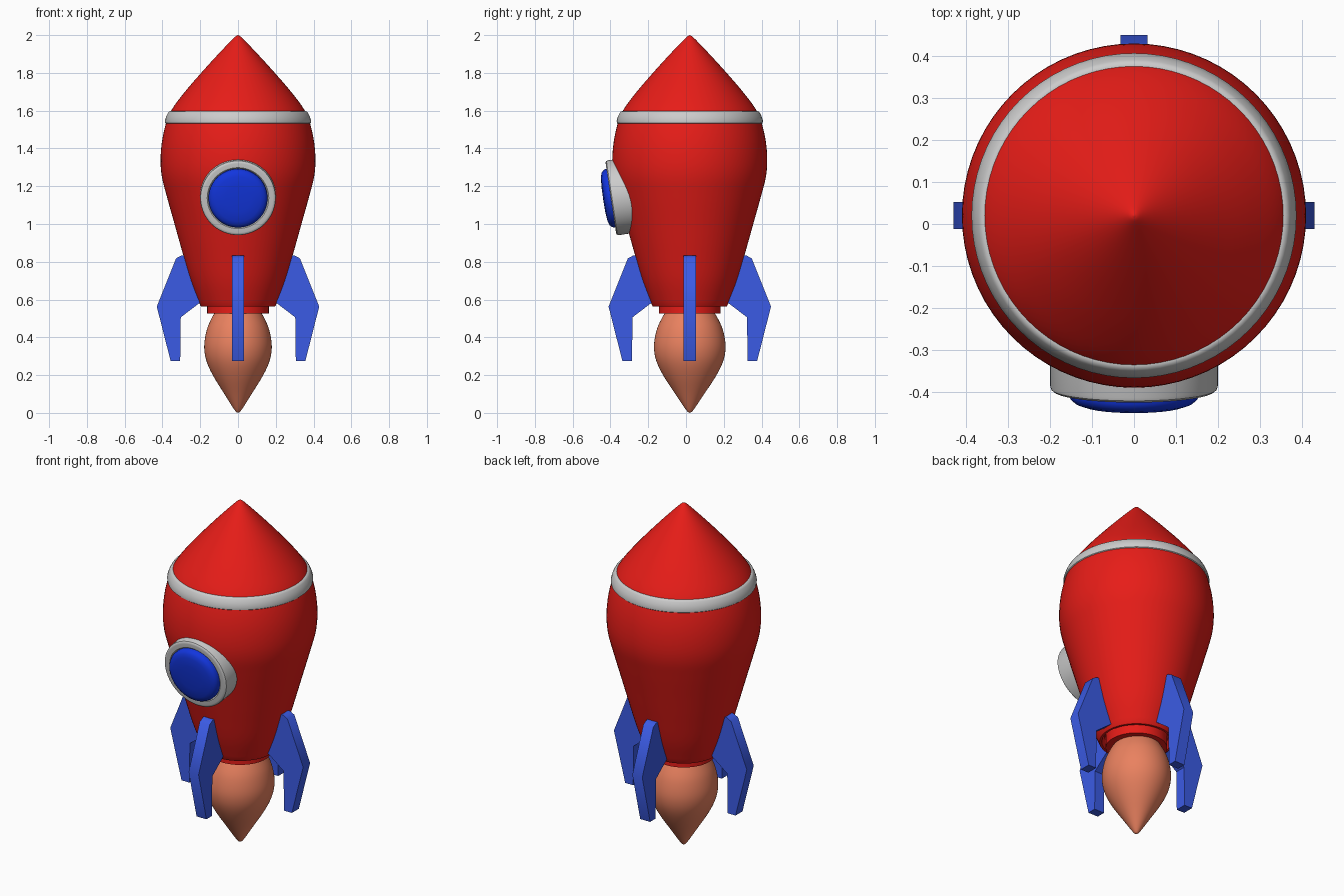
import bpy, bmesh, math
from mathutils import Vector, Matrix

if "Cube" in bpy.data.objects:
    bpy.data.objects.remove(bpy.data.objects["Cube"])

CY = 0.02  # rocket axis sits slightly behind the origin


def material(name, rgb):
    m = bpy.data.materials.new(name)
    m.diffuse_color = (*rgb, 1)
    m.use_nodes = True
    m.node_tree.nodes["Principled BSDF"].inputs["Base Color"].default_value = m.diffuse_color
    return m


RED = material("red", (0.80, 0.012, 0.009))
GLASS = material("glass_blue", (0.006, 0.036, 0.73))
BLUE = material("fin_blue", (0.044, 0.105, 0.78))
ORANGE = material("orange", (0.82, 0.22, 0.115))


def smooth_curve(pts, steps=5):
    """Catmull-Rom interpolation through profile points."""
    p = [Vector(q) for q in pts]
    p = [2 * p[0] - p[1]] + p + [2 * p[-1] - p[-2]]
    out = []
    for a, b, c, d in zip(p, p[1:], p[2:], p[3:]):
        for i in range(steps):
            t = i / steps
            out.append(0.5 * (2 * b + (c - a) * t + (2 * a - 5 * b + 4 * c - d) * t * t
                              + (3 * b - a - 3 * c + d) * t ** 3))
    out.append(p[-2])
    return [(max(q.x, 0), q.y) for q in out]


def finish(bm, name, mat, angle=35):
    bmesh.ops.remove_doubles(bm, verts=bm.verts, dist=1e-5)
    bmesh.ops.recalc_face_normals(bm, faces=bm.faces)
    me = bpy.data.meshes.new(name)
    bm.to_mesh(me)
    bm.free()
    ob = bpy.data.objects.new(name, me)
    bpy.context.collection.objects.link(ob)
    if mat:
        me.materials.append(mat)
    bpy.ops.object.select_all(action='DESELECT')
    bpy.context.view_layer.objects.active = ob
    ob.select_set(True)
    bpy.ops.object.shade_smooth_by_angle(angle=math.radians(angle))
    return ob


def lathe(name, profile, mat=None, closed=False, n=72):
    """Revolve (radius, height) points around z."""
    bm = bmesh.new()
    vs = [bm.verts.new((r, 0, z)) for r, z in profile]
    es = [bm.edges.new(e) for e in zip(vs, vs[1:])]
    if closed:
        es.append(bm.edges.new((vs[-1], vs[0])))
    bmesh.ops.spin(bm, geom=vs + es, cent=(0, 0, 0), axis=(0, 0, 1),
                   angle=math.tau, steps=n, use_merge=False)
    ob = finish(bm, name, mat)
    ob.location.y = CY
    return ob


# Body and nose in one profile, with a recessed underside
hull = smooth_curve([(0.200, 0.57), (0.25, 0.70), (0.294, 0.85), (0.336, 1.0), (0.378, 1.15),
                     (0.403, 1.25), (0.41, 1.34), (0.402, 1.44), (0.379, 1.54), (0.348, 1.61),
                     (0.281, 1.70), (0.195, 1.80), (0.104, 1.90), (0.022, 1.985), (0, 2.0)])
lathe("body", [(0, 0.60), (0.17, 0.60), (0.183, 0.563), (0.195, 0.563)] + hull, RED)

# Trim band at the nose base
lathe("nose_band", [(0.34, 1.53), (0.380, 1.53), (0.386, 1.535), (0.387, 1.548), (0.380, 1.570),
                    (0.371, 1.588), (0.365, 1.595), (0.358, 1.597), (0.33, 1.597)], closed=True)

# Exhaust nozzle and flame
lathe("nozzle", [(0, 0.61), (0.163, 0.61), (0.163, 0.525), (0, 0.525)], RED)
flame = lathe("flame", [(0, 0.54)] + smooth_curve(
    [(0.115, 0.54), (0.135, 0.51), (0.162, 0.45), (0.177, 0.38), (0.177, 0.32), (0.162, 0.26),
     (0.128, 0.19), (0.072, 0.10), (0.018, 0.015), (0, 0.0)]), ORANGE)
flame.scale.y = 1.06

# Porthole: frame and domed glass, tilted to follow the hull
tilt = Matrix.Translation((0, -0.398, 1.137)) @ Matrix.Rotation(math.radians(98.5), 4, 'X')
frame = lathe("porthole_frame", [(0.155, -0.14), (0.2, -0.14), (0.2, -0.014), (0.198, -0.006),
                                 (0.192, -0.001), (0.185, 0), (0.163, 0), (0.158, -0.004),
                                 (0.155, -0.012)], closed=True)
glass = lathe("porthole_glass", [(0, -0.10), (0.157, -0.10), (0.156, 0.008), (0.151, 0.019),
                                 (0.140, 0.028), (0.12, 0.035), (0.07, 0.040), (0, 0.041)], GLASS)
for ob in (frame, glass):
    ob.matrix_world = tilt

# Four fins around the tail
FIN = [(0.24, 0.835), (0.30, 0.833), (0.328, 0.818), (0.43, 0.563), (0.357, 0.276),
       (0.306, 0.276), (0.303, 0.506), (0.21, 0.577), (0.18, 0.597)]
for i, side in enumerate(("right", "back", "left", "front")):
    bm = bmesh.new()
    f = bm.faces.new([bm.verts.new((x, -0.032, z)) for x, z in FIN])
    ext = bmesh.ops.extrude_face_region(bm, geom=[f], use_keep_orig=True)
    bmesh.ops.translate(bm, vec=(0, 0.064, 0),
                        verts=[v for v in ext["geom"] if isinstance(v, bmesh.types.BMVert)])
    fin = finish(bm, side + "_fin", BLUE, angle=50)
    fin.location.y = CY
    fin.rotation_euler.z = i * math.pi / 2
